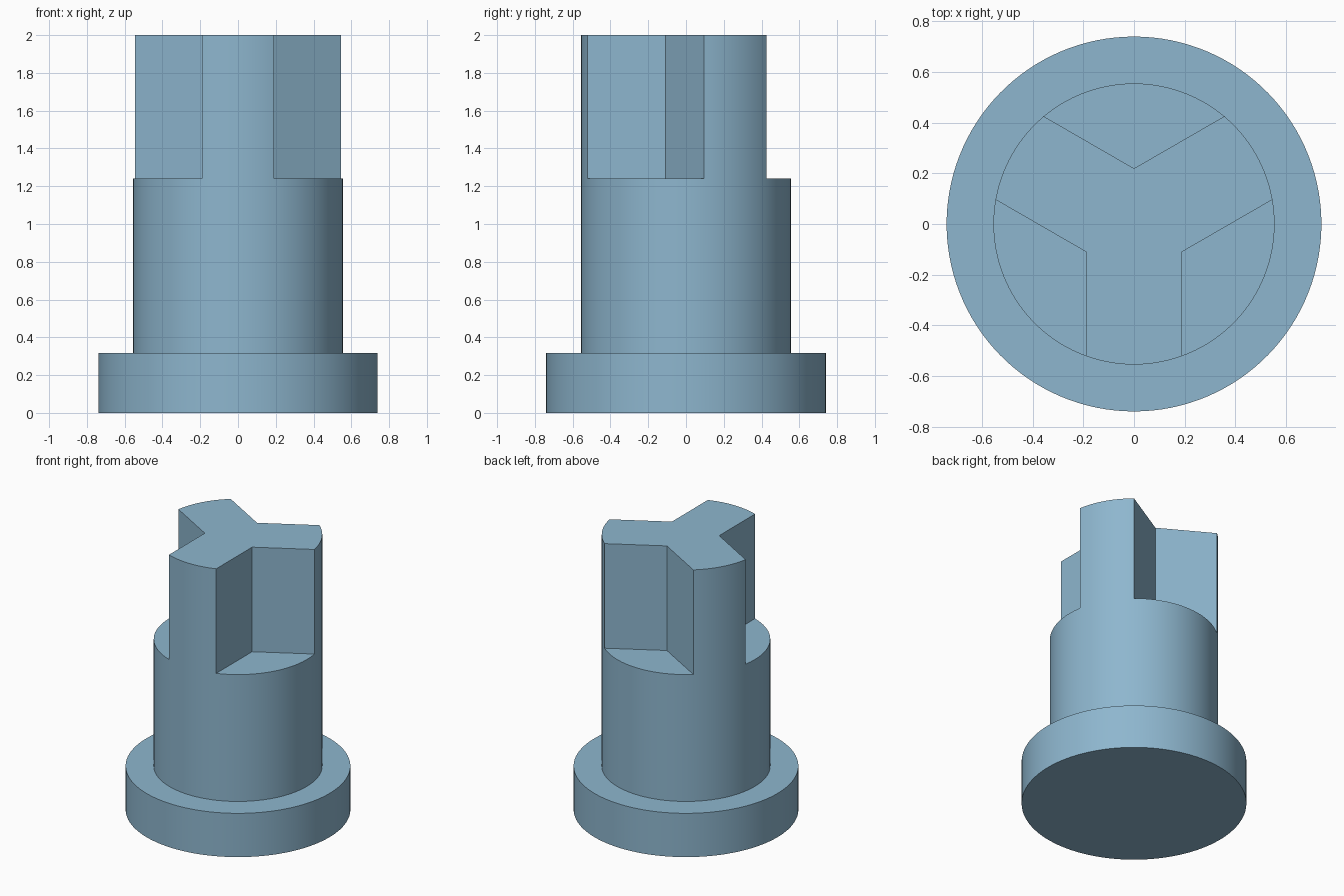
import bpy, bmesh, math

if "Cube" in bpy.data.objects:
    bpy.data.objects.remove(bpy.data.objects["Cube"])

FLANGE_R, SHAFT_R, ARM_HALF = 0.74, 0.555, 0.19
FLANGE_Z, SHAFT_Z, TOP_Z = 0.318, 1.24, 2.0
ARM_SEGS, GAP_SEGS = 14, 28

steel = bpy.data.materials.new("steel_blue")
steel.diffuse_color = (0.27, 0.47, 0.62, 1)
steel.use_nodes = True
steel.node_tree.nodes["Principled BSDF"].inputs["Base Color"].default_value = steel.diffuse_color


def polar(r, a):
    return (r * math.cos(a), r * math.sin(a))


def ring(bm, pts, z):
    return [bm.verts.new((x, y, z)) for x, y in pts]


def wall(bm, low, high):
    n = len(low)
    for i in range(n):
        j = (i + 1) % n
        bm.faces.new((low[i], low[j], high[j], high[i]))


# Angles around the shaft, with points landing exactly on the arm edges
half = math.asin(ARM_HALF / SHAFT_R)
gap = math.radians(120) - 2 * half
angles = []
for k in range(3):
    start = math.radians(-90 + 120 * k) - half
    angles += [start + 2 * half * i / ARM_SEGS for i in range(ARM_SEGS)]
    angles += [start + 2 * half + gap * i / GAP_SEGS for i in range(GAP_SEGS)]
period = ARM_SEGS + GAP_SEGS
count = len(angles)

bm = bmesh.new()

# Flange with a flat shoulder, then the round shaft
outer = [polar(FLANGE_R, a) for a in angles]
inner = [polar(SHAFT_R, a) for a in angles]
base, rim = ring(bm, outer, 0), ring(bm, outer, FLANGE_Z)
foot, ledge = ring(bm, inner, FLANGE_Z), ring(bm, inner, SHAFT_Z)
bm.faces.new(base[::-1])
wall(bm, base, rim)
wall(bm, rim, foot)
wall(bm, foot, ledge)

# Three-armed head: arcs on the shaft surface joined by inner corners
low, high = [], []
for k in range(3):
    corner = polar(ARM_HALF / math.cos(math.radians(30)), math.radians(-30 + 120 * k))
    s = k * period
    arc = range(s, s + ARM_SEGS + 1)
    inner_low = bm.verts.new((*corner, SHAFT_Z))
    low += [ledge[i] for i in arc] + [inner_low]
    high += ring(bm, [inner[i] for i in arc] + [corner], TOP_Z)
    # Notch floor between this arm and the next
    bm.faces.new([ledge[i % count] for i in range(s + ARM_SEGS, s + period + 1)] + [inner_low])
wall(bm, low, high)
bm.faces.new(high)

bmesh.ops.recalc_face_normals(bm, faces=bm.faces)
mesh = bpy.data.meshes.new("three_arm_plug")
bm.to_mesh(mesh)
bm.free()
plug = bpy.data.objects.new("three_arm_plug", mesh)
mesh.materials.append(steel)
bpy.context.collection.objects.link(plug)
bpy.context.view_layer.objects.active = plug
plug.select_set(True)
bpy.ops.object.shade_smooth_by_angle(angle=math.radians(30))
